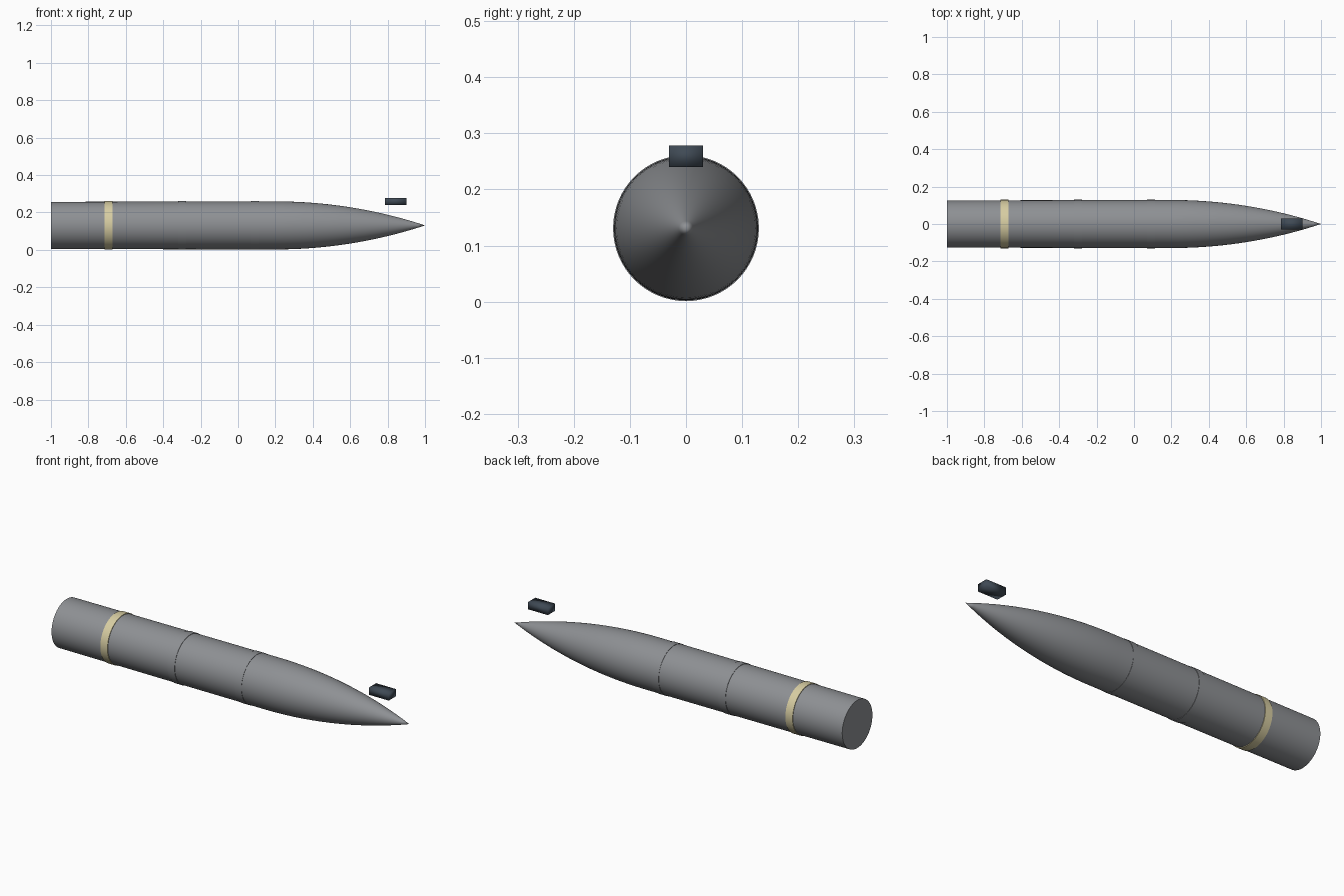
import bpy, bmesh, math

if "Cube" in bpy.data.objects:
    bpy.data.objects.remove(bpy.data.objects["Cube"])

AXIS_Z = 0.131
SIDES = 64


def material(name, rgb):
    m = bpy.data.materials.new(name)
    m.diffuse_color = (*rgb, 1)
    m.use_nodes = True
    m.node_tree.nodes["Principled BSDF"].inputs["Base Color"].default_value = m.diffuse_color
    return m


GREY = material("hull grey", (0.27, 0.28, 0.295))
CREAM = material("band cream", (0.68, 0.61, 0.36))
SLATE = material("slate blue", (0.05, 0.068, 0.09))


def finish(bm, name, mat):
    bmesh.ops.recalc_face_normals(bm, faces=bm.faces)
    mesh = bpy.data.meshes.new(name)
    bm.to_mesh(mesh)
    bm.free()
    mesh.materials.append(mat)
    ob = bpy.data.objects.new(name, mesh)
    bpy.context.collection.objects.link(ob)
    return ob


def smooth(ob, degrees=35):
    bpy.ops.object.select_all(action='DESELECT')
    ob.select_set(True)
    bpy.context.view_layer.objects.active = ob
    bpy.ops.object.shade_smooth_by_angle(angle=math.radians(degrees))


def lathe(name, profile, mat, closed=False):
    """Spin (x, radius) points round the long axis."""
    bm = bmesh.new()
    rings = []
    for x, r in profile:
        if r == 0:
            rings.append([bm.verts.new((x, 0, AXIS_Z))] * SIDES)
        else:
            angles = [2 * math.pi * i / SIDES for i in range(SIDES)]
            rings.append([bm.verts.new((x, r * math.cos(a), AXIS_Z + r * math.sin(a)))
                          for a in angles])
    pairs = list(zip(rings, rings[1:]))
    if closed:
        pairs.append((rings[-1], rings[0]))
    for a, b in pairs:
        for i in range(SIDES):
            j = (i + 1) % SIDES
            corners = list(dict.fromkeys((a[i], a[j], b[j], b[i])))
            bm.faces.new(corners)
    ob = finish(bm, name, mat)
    smooth(ob)
    return ob


# Hull: flat tail, nearly straight tube and a tangent-ogive nose
R, START, LENGTH = 0.1285, 0.2, 0.8
RHO = (R * R + LENGTH * LENGTH) / (2 * R)
profile = [(-1, 0), (-1, 0.126), (-0.6, 0.127), (-0.2, 0.128), (START, R)]
for k in range(1, 20):
    d = LENGTH * k / 20
    profile.append((START + d, math.sqrt(RHO ** 2 - d ** 2) - RHO + R))
profile.append((1, 0))
lathe("hull", profile, GREY)

# Raised bands round the hull
for name, x, mat in (("rear_band", -0.692, CREAM),
                     ("middle_band", -0.30, GREY),
                     ("front_band", 0.09, GREY)):
    h = 0.021
    lathe(name, [(x - h, 0.122), (x - h, 0.130), (x + h, 0.130), (x + h, 0.122)],
          mat, closed=True)

# Small block above the nose, softly shaded
bm = bmesh.new()
bmesh.ops.create_cube(bm, size=1)
for v in bm.verts:
    v.co = (0.843 + v.co.x * 0.116, v.co.y * 0.06, 0.259 + v.co.z * 0.038)
smooth(finish(bm, "nose_block", SLATE), 180)
